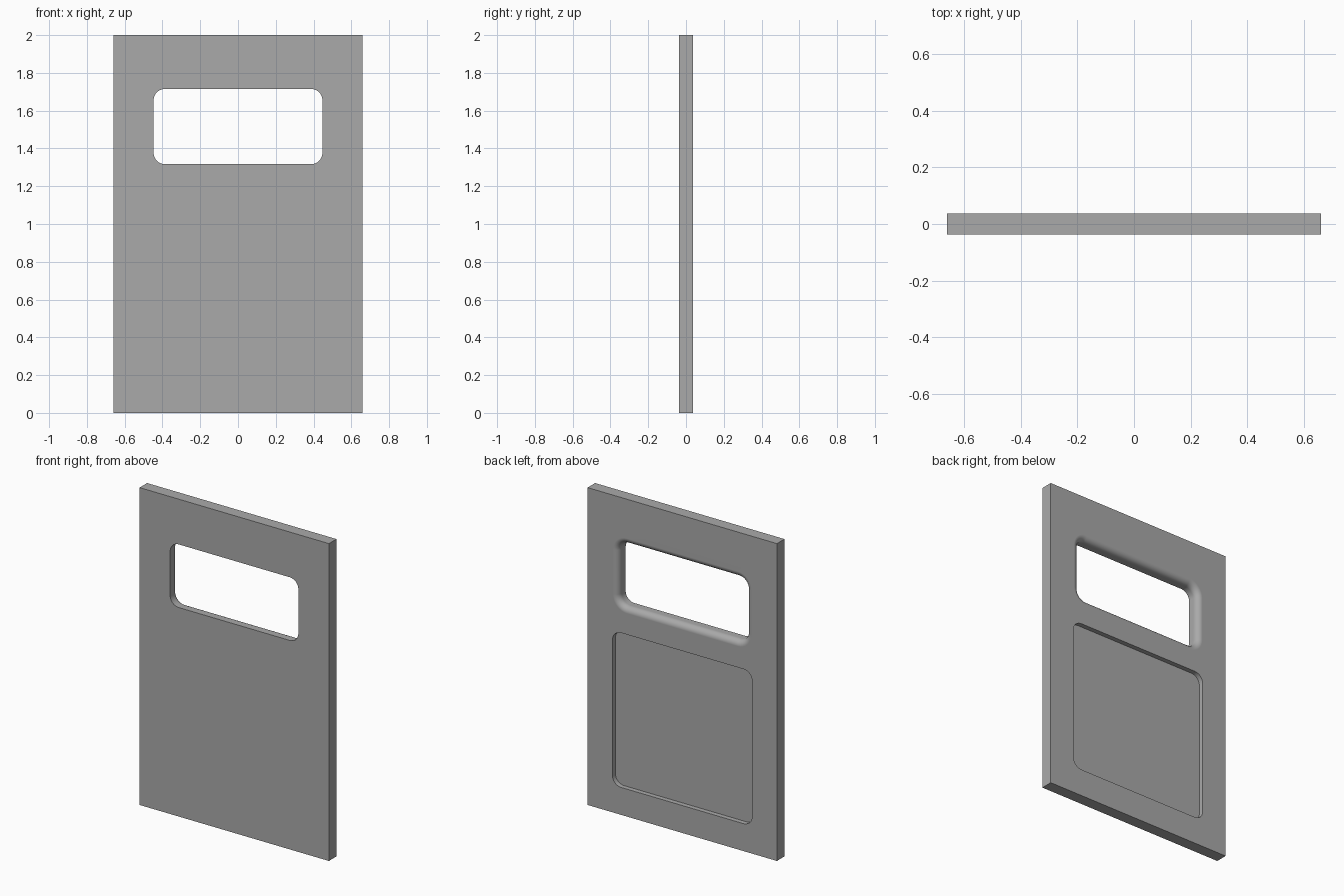
import bpy, bmesh, math

if "Cube" in bpy.data.objects:
    bpy.data.objects.remove(bpy.data.objects["Cube"], do_unlink=True)

WIDTH, HEIGHT, THICK = 1.32, 2.0, 0.075
FRONT, BACK = -THICK / 2, THICK / 2

grey = bpy.data.materials.new("door_grey")
grey.use_nodes = True
colour = (0.4, 0.4, 0.4, 1)
grey.diffuse_color = colour
grey.node_tree.nodes["Principled BSDF"].inputs["Base Color"].default_value = colour


def rounded_rect(half_w, z0, z1, radius, grow=0, steps=8):
    """Outline of a rounded rectangle, grown outwards by an offset."""
    cx, cz, mid = half_w - radius, (z1 - z0) / 2 - radius, (z0 + z1) / 2
    points = []
    for corner, (sx, sz) in enumerate(((1, 1), (-1, 1), (-1, -1), (1, -1))):
        for i in range(steps + 1):
            a = math.pi / 2 * (corner + i / steps)
            points.append((sx * cx + (radius + grow) * math.cos(a),
                           mid + sz * cz + (radius + grow) * math.sin(a)))
    return points


def make_object(name, bm):
    bmesh.ops.recalc_face_normals(bm, faces=bm.faces)
    mesh = bpy.data.meshes.new(name)
    bm.to_mesh(mesh)
    bm.free()
    mesh.materials.append(grey)
    obj = bpy.data.objects.new(name, mesh)
    bpy.context.collection.objects.link(obj)
    return obj


def loft_cutter(name, shape, sections):
    """Closed solid through rounded rectangles at (depth, grow) sections."""
    bm = bmesh.new()
    rings = [[bm.verts.new((x, y, z)) for x, z in rounded_rect(*shape, grow)]
             for y, grow in sections]
    for a, b in zip(rings, rings[1:]):
        for i in range(len(a)):
            j = (i + 1) % len(a)
            bm.faces.new((a[i], a[j], b[j], b[i]))
    bm.faces.new(rings[0])
    bm.faces.new(rings[-1])
    obj = make_object(name, bm)
    obj.hide_render = True
    return obj


# Door slab
bm = bmesh.new()
bmesh.ops.create_cube(bm, size=1)
for v in bm.verts:
    v.co.x *= WIDTH
    v.co.y *= THICK
    v.co.z = (v.co.z + 0.5) * HEIGHT
door = make_object("door_panel", bm)

# Window opening, with a rounded rim on the back
FILLET, STEPS = 0.0375, 8
sections = [(FRONT - 0.05, 0)]
for i in range(STEPS + 1):
    a = math.pi / 2 * i / STEPS
    sections.append((BACK - FILLET + FILLET * math.sin(a), FILLET * (1 - math.cos(a))))
sections.append((BACK + 0.05, FILLET))
window = loft_cutter("window_cutter", (0.447, 1.317, 1.715, 0.06), sections)

# Shallow square recess on the back
recess = loft_cutter("recess_cutter", (0.487, 0.173, 1.147, 0.06),
                     [(BACK - 0.03, 0), (BACK + 0.05, 0)])

bpy.ops.object.select_all(action="DESELECT")
bpy.context.view_layer.objects.active = door
door.select_set(True)
for cutter in (window, recess):
    mod = door.modifiers.new("cut", "BOOLEAN")
    mod.operation = "DIFFERENCE"
    mod.solver = "EXACT"
    mod.object = cutter
    bpy.ops.object.modifier_apply(modifier=mod.name)
    bpy.data.objects.remove(cutter, do_unlink=True)

# Smooth rim, flat faces elsewhere
bpy.ops.object.shade_smooth_by_angle(angle=math.radians(30))
weighted = door.modifiers.new("flat_face_normals", "WEIGHTED_NORMAL")
weighted.keep_sharp = True
